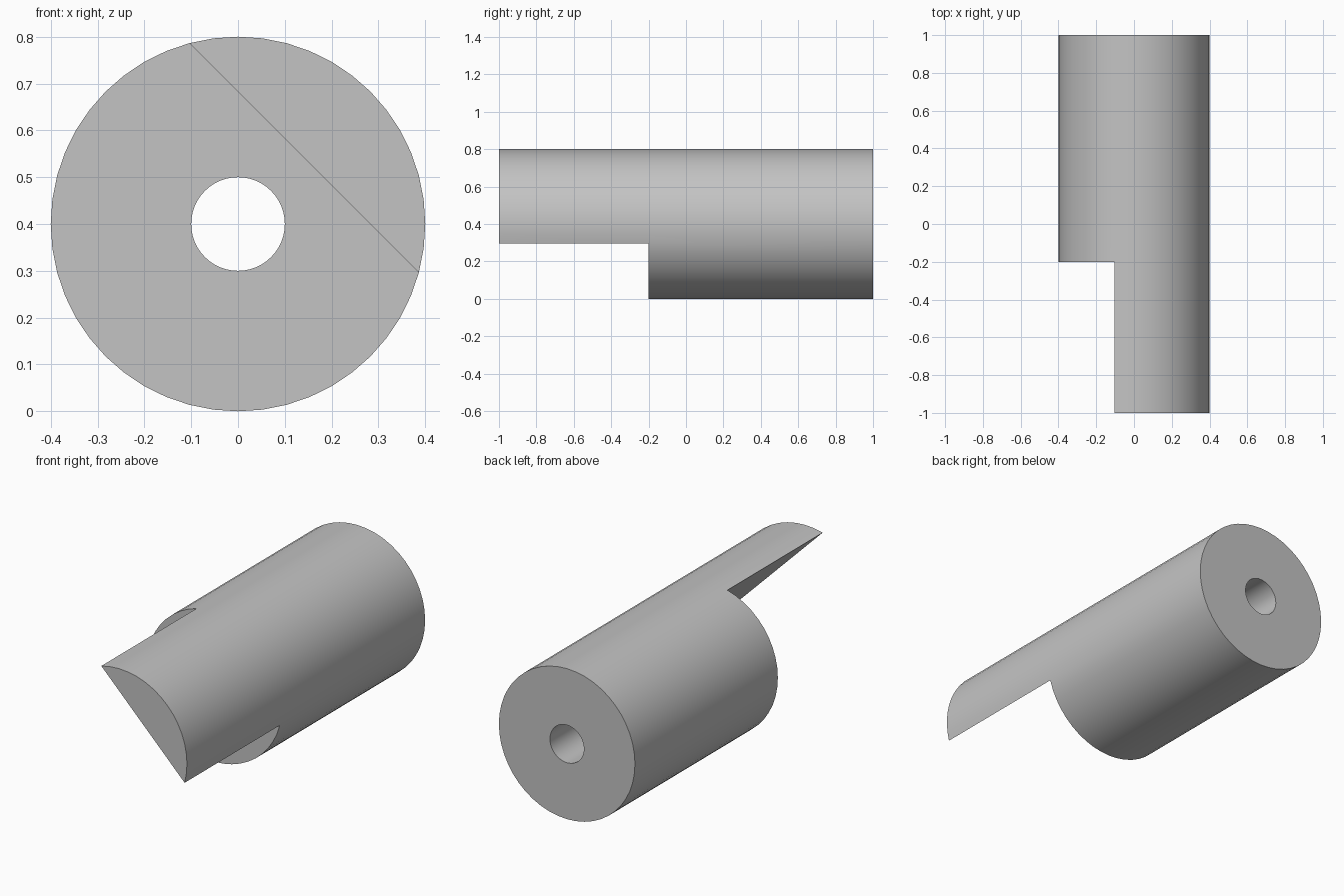
import bpy, bmesh, math

cube = bpy.data.objects.get("Cube")
if cube:
    bpy.data.objects.remove(cube, do_unlink=True)

RADIUS, BORE = 0.4, 0.1
BACK, STEP, TIP = 1.0, -0.2, -1.0
SIDES = 48
TILT = math.radians(45)      # direction the blade faces
FLAT = RADIUS / 2            # distance of the blade's flat from the axis

angles = [math.tau * i / SIDES for i in range(SIDES)]
bm = bmesh.new()


def point(radius, angle, y):
    return bm.verts.new((radius * math.cos(angle), y, RADIUS + radius * math.sin(angle)))


def ring(radius, y):
    return [point(radius, a, y) for a in angles]


def band(a, b):
    """Quads between two closed rings."""
    for i in range(SIDES):
        j = (i + 1) % SIDES
        bm.faces.new((a[i], a[j], b[j], b[i]))


# Tube: outer wall, bore and back end
outer_back, outer_step = ring(RADIUS, BACK), ring(RADIUS, STEP)
bore_back, bore_step = ring(BORE, BACK), ring(BORE, STEP)
band(outer_back, outer_step)
band(bore_back, bore_step)
band(outer_back, bore_back)

# Arc of the wall that carries on as the blade
first = round((TILT - math.pi / 3) / math.tau * SIDES)
last = round((TILT + math.pi / 3) / math.tau * SIDES)
arc = [i % SIDES for i in range(first, last + 1)]

# Step face: its rim follows the wall, then the blade's flat
rim = list(outer_step)
for i in arc[1:-1]:
    rim[i] = point(FLAT / math.cos(angles[i] - TILT), angles[i], STEP)
band(rim, bore_step)

# Blade: curved back, pointed end and flat underside
tip = [point(RADIUS, angles[i], TIP) for i in arc]
for k in range(len(arc) - 1):
    bm.faces.new((outer_step[arc[k]], outer_step[arc[k + 1]], tip[k + 1], tip[k]))
bm.faces.new(tip)
bm.faces.new([rim[i] for i in arc] + [tip[-1], tip[0]])

bmesh.ops.recalc_face_normals(bm, faces=bm.faces)
mesh = bpy.data.meshes.new("bored_rod_with_blade")
bm.to_mesh(mesh)
bm.free()

# Material
grey = bpy.data.materials.new("plain grey")
grey.use_nodes = True
colour = (0.55, 0.55, 0.55, 1)
grey.diffuse_color = colour
grey.node_tree.nodes["Principled BSDF"].inputs["Base Color"].default_value = colour
mesh.materials.append(grey)

rod = bpy.data.objects.new("bored_rod_with_blade", mesh)
bpy.context.collection.objects.link(rod)
bpy.ops.object.select_all(action='DESELECT')
rod.select_set(True)
bpy.context.view_layer.objects.active = rod
bpy.ops.object.shade_smooth_by_angle(angle=math.radians(30))
